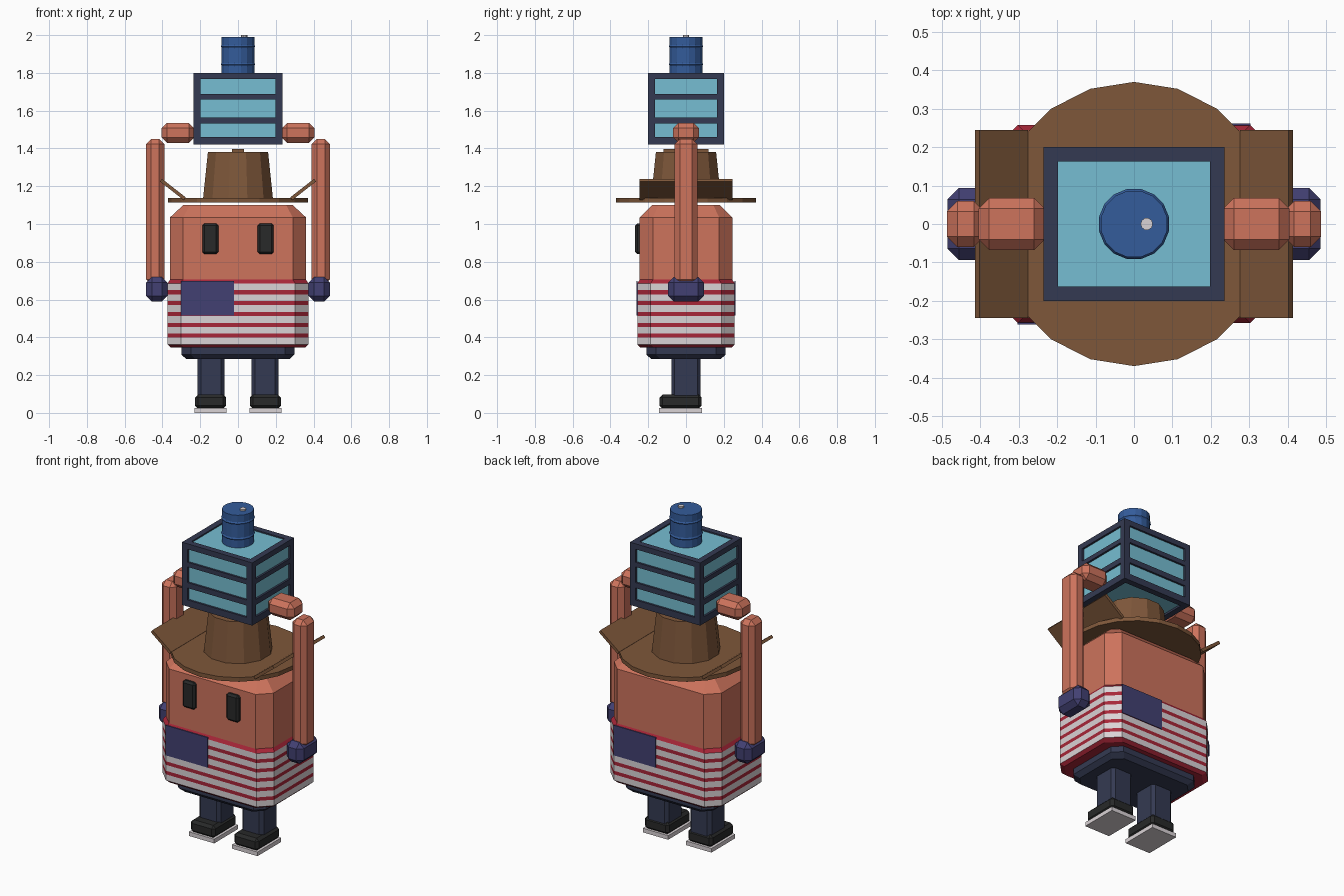
import bpy, bmesh, math
from mathutils import Matrix

if "Cube" in bpy.data.objects:
    bpy.data.objects.remove(bpy.data.objects["Cube"])


def material(name, r, g, b):
    m = bpy.data.materials.new(name)
    lin = [((c / 255 + 0.055) / 1.055) ** 2.4 for c in (r, g, b)]
    m.diffuse_color = (*lin, 1)
    m.use_nodes = True
    m.node_tree.nodes["Principled BSDF"].inputs["Base Color"].default_value = m.diffuse_color
    return m


SKIN = material("terracotta skin", 205, 115, 92)
BROWN = material("hat brown", 126, 87, 58)
BLUE = material("can blue", 52, 92, 155)
CYAN = material("ice cyan", 118, 190, 210)
SLATE = material("dark slate", 52, 58, 82)
NAVY = material("flag navy", 66, 64, 114)
RED = material("flag red", 168, 38, 56)
WHITE = material("off white", 218, 211, 214)
BLACK = material("shoe black", 40, 41, 41)


def finish(name, bm, *mats):
    bmesh.ops.recalc_face_normals(bm, faces=bm.faces)
    me = bpy.data.meshes.new(name)
    bm.to_mesh(me)
    bm.free()
    for m in mats:
        me.materials.append(m)
    ob = bpy.data.objects.new(name, me)
    bpy.context.collection.objects.link(ob)
    return ob


def box(name, x, y, z, mat, bevel=0.0, tilt=0.0):
    """Box from (min, max) ranges, optional chamfer and tilt about y."""
    bm = bmesh.new()
    bmesh.ops.create_cube(bm, size=1)
    bmesh.ops.scale(bm, vec=(x[1] - x[0], y[1] - y[0], z[1] - z[0]), verts=bm.verts)
    if bevel:
        bmesh.ops.bevel(bm, geom=bm.edges[:], offset=bevel, segments=1, affect='EDGES')
    bmesh.ops.rotate(bm, matrix=Matrix.Rotation(tilt, 3, 'Y'), verts=bm.verts)
    bmesh.ops.translate(bm, vec=(sum(x) / 2, sum(y) / 2, sum(z) / 2), verts=bm.verts)
    return finish(name, bm, mat)


def loft(name, rings, mats, pick=lambda i: 0):
    """Join rings of points; pick(i) gives the material of layer i."""
    bm = bmesh.new()
    vr = [[bm.verts.new(p) for p in ring] for ring in rings]
    n = len(vr[0])
    for i in range(len(vr) - 1):
        for k in range(n):
            j = (k + 1) % n
            f = bm.faces.new((vr[i][k], vr[i][j], vr[i + 1][j], vr[i + 1][k]))
            f.material_index = pick(i)
    bm.faces.new(vr[0][::-1])
    bm.faces.new(vr[-1])
    return finish(name, bm, *mats)


def octagon(z, hx, hy, c):
    """Rectangle with corners cut by c."""
    return [(hx, -hy + c, z), (hx, hy - c, z), (hx - c, hy, z), (-hx + c, hy, z),
            (-hx, hy - c, z), (-hx, -hy + c, z), (-hx + c, -hy, z), (hx - c, -hy, z)]


def circle(z, r, n, turn=0.0, cx=0.0):
    return [(cx + r * math.cos(turn + k * math.tau / n),
             r * math.sin(turn + k * math.tau / n), z) for k in range(n)]


def mirror_range(s, a, b):
    return (a, b) if s > 0 else (-b, -a)


# Body and striped shirt
loft("body", [octagon(0.36, 0.36, 0.245, 0.07), octagon(1.035, 0.36, 0.245, 0.07),
              octagon(1.10, 0.29, 0.18, 0.035)], [SKIN])
levels = [0.362]
for k in range(6):
    levels.append(levels[-1] + 0.036)
    if k < 5:
        levels.append(levels[-1] + 0.0215)
rings = ([octagon(0.345, 0.355, 0.24, 0.07)]
         + [octagon(z, 0.373, 0.258, 0.07) for z in levels]
         + [octagon(0.708, 0.358, 0.243, 0.07)])
loft("shirt", rings, [RED, WHITE], lambda i: i % 2)
box("front_flag_panel", (-0.303, -0.02), (-0.262, -0.256), (0.515, 0.697), NAVY)
box("back_flag_panel", (0.02, 0.303), (0.256, 0.262), (0.515, 0.697), NAVY)

# Pelvis
loft("pelvis", [octagon(0.285, 0.275, 0.185, 0.05), octagon(0.31, 0.30, 0.21, 0.05),
                octagon(0.36, 0.30, 0.21, 0.05)], [SLATE])

for s, side in ((1, "right"), (-1, "left")):
    # Legs, shoes and eyes
    leg = loft(side + "_leg", [octagon(z, 0.072, 0.078, 0.018) for z in (0.08, 0.30)], [SLATE])
    leg.location.x = s * 0.143
    box(side + "_shoe", mirror_range(s, 0.063, 0.227), (-0.14, 0.083), (0.022, 0.097), BLACK, 0.016)
    box(side + "_sole", mirror_range(s, 0.06, 0.23), (-0.142, 0.085), (0, 0.025), WHITE)
    box(side + "_eye", mirror_range(s, 0.104, 0.189), (-0.27, -0.235), (0.84, 1.003), BLACK, 0.012)
    # Raised arms
    box(side + "_sleeve", mirror_range(s, 0.373, 0.486), (-0.094, 0.094), (0.59, 0.72), NAVY, 0.03)
    box(side + "_arm", mirror_range(s, 0.39, 0.487), (-0.06, 0.06), (0.68, 1.45), SKIN, 0.027)
    box(side + "_hand", mirror_range(s, 0.232, 0.405), (-0.068, 0.068), (1.43, 1.535), SKIN, 0.028)
    # Turned-up brim flap
    box(side + "_brim_flap", (s * 0.345 - 0.08, s * 0.345 + 0.08), (-0.245, 0.245),
        (1.174, 1.192), BROWN, 0, -s * math.radians(38))

# Hat
loft("hat_brim", [circle(z, 0.37, 20, math.pi / 2) for z in (1.113, 1.138)], [BROWN])
loft("hat_crown", [circle(1.13, 0.192, 12, math.pi / 12),
                   circle(1.38, 0.165, 12, math.pi / 12)], [BROWN])
box("hat_ridge", (-0.033, 0.033), (-0.12, 0.12), (1.37, 1.398), BROWN)

# Crate: ice block inside a frame of bars
X, Y, Z0, Z1 = 0.235, 0.20, 1.42, 1.80
box("ice_block", (-X + 0.012, X - 0.012), (-Y + 0.012, Y - 0.012),
    (Z0 + 0.012, Z1 - 0.008), CYAN)
W = 0.037
for sx in (1, -1):
    for sy in (1, -1):
        box("crate_post", mirror_range(sx, X - W, X), mirror_range(sy, Y - W, Y), (Z0, Z1), SLATE)
for z in ((Z0, 1.46), (1.532, 1.565), (1.66, 1.688), (1.767, Z1)):
    for s in (1, -1):
        box("crate_long_bar", (-X + W, X - W), mirror_range(s, Y - W, Y), z, SLATE)
        box("crate_side_bar", mirror_range(s, X - W, X), (-Y + W, Y - W), z, SLATE)

# Drink can on top
loft("can", [circle(z, 0.088, 16, math.pi / 16) for z in (1.79, 1.99)], [BLUE])
for z in (1.845, 1.94):
    loft("can_band", [circle(z - 0.008, 0.088, 16, math.pi / 16), circle(z, 0.093, 16, math.pi / 16),
                      circle(z + 0.008, 0.088, 16, math.pi / 16)], [BLUE])
loft("can_tab", [circle(z, 0.016, 10, 0, 0.033) for z in (1.985, 2.0)], [WHITE])
